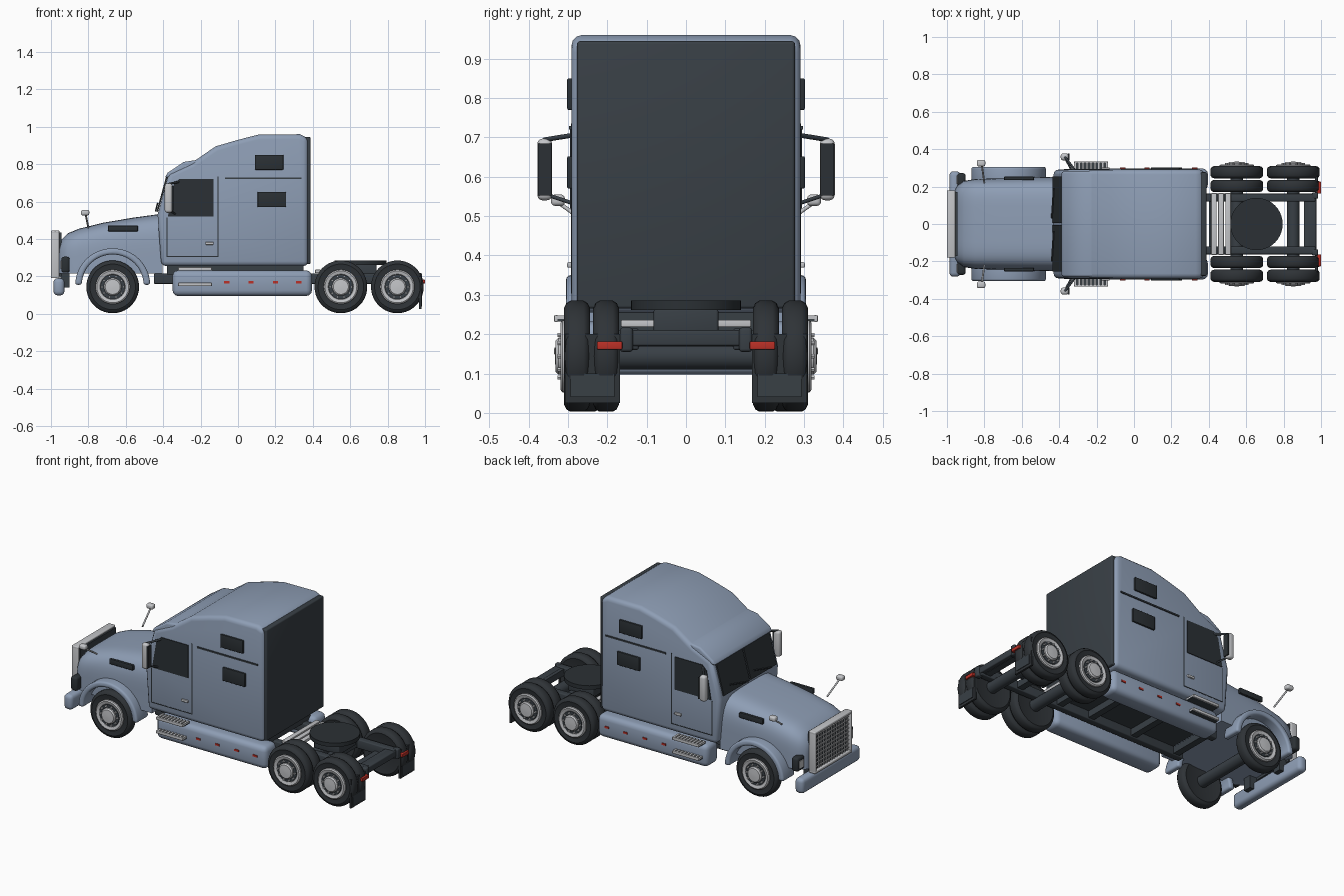
import bpy, bmesh, math
from mathutils import Vector

old = bpy.data.objects.get("Cube")
if old:
    bpy.data.objects.remove(old, do_unlink=True)
made = []


def material(name, rgb):
    m = bpy.data.materials.new(name)
    m.use_nodes = True
    m.diffuse_color = (*rgb, 1)
    m.node_tree.nodes["Principled BSDF"].inputs["Base Color"].default_value = (*rgb, 1)
    return m


PAINT = material("blue grey paint", (0.27, 0.34, 0.46))
DARK = material("dark plastic", (0.04, 0.05, 0.06))
RUBBER = material("tyre rubber", (0.028, 0.033, 0.038))
GLASS = material("dark glass", (0.024, 0.03, 0.035))
CHROME = material("light metal", (0.55, 0.56, 0.58))
RED = material("red lamp", (0.5, 0.03, 0.02))


def finish(name, bm, mat, pair=False, bevel=0.0):
    bmesh.ops.recalc_face_normals(bm, faces=bm.faces[:])
    if bevel:
        edges = [e for e in bm.edges if e.calc_face_angle(0) > 0.9]
        bmesh.ops.bevel(bm, geom=edges, offset=bevel, segments=3, profile=0.5,
                        affect='EDGES', clamp_overlap=True)
    me = bpy.data.meshes.new(name)
    bm.to_mesh(me)
    bm.free()
    me.materials.append(mat)
    ob = bpy.data.objects.new(name, me)
    bpy.context.collection.objects.link(ob)
    if pair:
        mod = ob.modifiers.new("Mirror", 'MIRROR')
        mod.use_axis = (False, True, False)
        mod.use_mirror_merge = False
    made.append(ob)
    return ob


def prism(name, points, y0, y1, mat, pair=False, bevel=0.0):
    """Side profile of (x, z) points pulled across the width."""
    bm = bmesh.new()
    face = bm.faces.new([bm.verts.new((x, y0, z)) for x, z in points])
    out = bmesh.ops.extrude_face_region(bm, geom=[face])
    for v in out["geom"]:
        if isinstance(v, bmesh.types.BMVert):
            v.co.y = y1
    return finish(name, bm, mat, pair, bevel)


def box(name, x, y, z, mat, pair=False, bevel=0.0):
    pts = [(x[0], z[0]), (x[1], z[0]), (x[1], z[1]), (x[0], z[1])]
    return prism(name, pts, y[0], y[1], mat, pair, bevel)


def loft(name, rings, mat, pair=False):
    bm = bmesh.new()
    loops = [[bm.verts.new(p) for p in ring] for ring in rings]
    n = len(loops[0])
    for a, b in zip(loops, loops[1:]):
        for i in range(n):
            bm.faces.new((a[i], a[(i + 1) % n], b[(i + 1) % n], b[i]))
    bm.faces.new(loops[0])
    bm.faces.new(loops[-1])
    return finish(name, bm, mat, pair)


def lathe(name, profile, cx, cz, mat, pair=True, n=40):
    """Profile of (radius, y) turned about a crosswise axle."""
    rings = [[(cx + r * math.cos(math.tau * i / n), y, cz + r * math.sin(math.tau * i / n))
              for i in range(n)] for r, y in profile]
    return loft(name, rings, mat, pair)


def rod(name, p, q, r, mat, pair=False, n=12):
    p, q = Vector(p), Vector(q)
    rot = (q - p).to_track_quat('Z', 'Y')
    ring = [rot @ Vector((r * math.cos(math.tau * i / n), r * math.sin(math.tau * i / n), 0))
            for i in range(n)]
    return loft(name, [[p + v for v in ring], [q + v for v in ring]], mat, pair)


# Cab and sleeper shell
prism("cab_shell", [(-0.41, 0.255), (-0.43, 0.53), (-0.37, 0.75), (-0.25, 0.805), (-0.12, 0.895),
                    (0, 0.93), (0.11, 0.958), (0.33, 0.96), (0.376, 0.94), (0.376, 0.255)],
      -0.291, 0.291, PAINT, bevel=0.026)
box("back_panel", (0.35, 0.388), (-0.277, 0.277), (0.265, 0.945), DARK, bevel=0.008)
prism("sun_visor", [(-0.392, 0.728), (-0.375, 0.755), (-0.29, 0.812), (-0.2, 0.825),
                    (-0.2, 0.79), (-0.35, 0.73)], -0.282, 0.282, PAINT, bevel=0.012)

# Windscreen halves and wipers
prism("windscreen", [(-0.428, 0.545), (-0.436, 0.547), (-0.382, 0.742), (-0.373, 0.74)],
      0.006, 0.255, GLASS, pair=True)
for y in (-0.2, 0.03):
    rod("wiper", (-0.44, y, 0.55), (-0.43, y + 0.16, 0.59), 0.004, DARK)

# Doors: glass, seams and handle
side = (0.288, 0.295)
prism("door_glass", [(-0.375, 0.52), (-0.13, 0.52), (-0.13, 0.72), (-0.315, 0.72), (-0.345, 0.69)],
      *side, GLASS, pair=True)
for x, z in (((-0.11, -0.104), (0.305, 0.735)), ((-0.383, -0.378), (0.305, 0.515)),
             ((-0.383, -0.104), (0.303, 0.308))):
    box("door_seam", x, (0.287, 0.2925), z, GLASS, pair=True)
box("door_handle", (-0.175, -0.13), (0.288, 0.302), (0.369, 0.383), CHROME, True, 0.004)

# Sleeper windows and trim
for x, z in (((0.09, 0.243), (0.77, 0.85)), ((0.105, 0.257), (0.57, 0.652))):
    box("sleeper_window", x, (0.285, 0.302), z, GLASS, True, 0.004)
box("sleeper_trim", (-0.07, 0.34), (0.287, 0.297), (0.72, 0.729), DARK, pair=True)

# Hood built from rounded cross-sections
rings = []
for x, w, top in ((-0.957, 0.185, 0.36), (-0.945, 0.205, 0.395), (-0.91, 0.23, 0.43),
                  (-0.85, 0.24, 0.455), (-0.72, 0.245, 0.487), (-0.56, 0.25, 0.514),
                  (-0.405, 0.252, 0.535)):
    ring = []
    for i in range(33):
        c, s = math.cos(math.pi * i / 32), math.sin(math.pi * i / 32)
        ring.append((x, math.copysign(w * abs(c) ** 0.4, c), 0.215 + (top - 0.215) * max(s, 0) ** 0.4))
    rings.append(ring)
loft("hood", rings, PAINT)
box("hood_vent", (-0.695, -0.535), (0.235, 0.253), (0.44, 0.472), GLASS, True, 0.004)
box("headlight", (-0.945, -0.9), (0.2, 0.272), (0.22, 0.305), GLASS, True, 0.014)
box("headlight_lens", (-0.948, -0.94), (0.215, 0.26), (0.24, 0.285), CHROME, True)
box("bumper", (-0.987, -0.928), (-0.282, 0.282), (0.098, 0.19), PAINT, bevel=0.022)
box("bumper_bracket", (-0.95, -0.9), (0.1, 0.15), (0.14, 0.24), DARK, pair=True)

# Front wheel arches
arc = [math.pi * i / 24 for i in range(25)]
arch = [(-0.67 + 0.2 * math.cos(a), 0.155 + 0.195 * math.sin(a)) for a in arc]
arch += [(-0.67 + 0.165 * math.cos(a), 0.155 + 0.162 * math.sin(a)) for a in reversed(arc)]
prism("wheel_arch", arch, 0.19, 0.305, PAINT, pair=True, bevel=0.012)

# Grille with frame and mesh
box("grille_back", (-0.982, -0.945), (-0.17, 0.17), (0.2, 0.435), DARK)
for z in ((0.19, 0.207), (0.428, 0.445)):
    box("grille_frame_bar", (-1, -0.955), (-0.18, 0.18), z, CHROME, bevel=0.005)
box("grille_frame_post", (-1, -0.955), (0.163, 0.18), (0.19, 0.445), CHROME, True, 0.005)
for i in range(13):
    y = -0.15 + 0.025 * i
    box("grille_upright", (-0.988, -0.98), (y - 0.003, y + 0.003), (0.2, 0.435), CHROME)
for i in range(9):
    z = 0.222 + 0.024 * i
    box("grille_slat", (-0.988, -0.98), (-0.17, 0.17), (z - 0.003, z + 0.003), CHROME)

# Door mirrors and hood mirrors
box("mirror_shell", (-0.392, -0.35), (0.34, 0.378), (0.54, 0.697), CHROME, True, 0.014)
box("mirror_glass", (-0.354, -0.345), (0.342, 0.376), (0.552, 0.684), GLASS, True)
rod("mirror_arm_upper", (-0.31, 0.28, 0.707), (-0.37, 0.36, 0.694), 0.006, DARK, True)
rod("mirror_arm_lower", (-0.33, 0.28, 0.53), (-0.37, 0.355, 0.555), 0.005, DARK, True)
rod("hood_mirror_stem", (-0.8, 0.22, 0.46), (-0.815, 0.325, 0.535), 0.005, CHROME, True)
box("hood_mirror", (-0.84, -0.795), (0.308, 0.343), (0.526, 0.555), CHROME, True, 0.01)

# Side fairings with lamps and steps
box("side_fairing", (-0.35, 0.395), (0.18, 0.297), (0.095, 0.232), PAINT, True, 0.03)
for x in (-0.06, 0.07, 0.2, 0.325):
    box("marker_lamp", (x - 0.014, x + 0.014), (0.294, 0.302), (0.163, 0.174), RED, pair=True)
for z in (0.157, 0.24):
    x0 = -0.32
    box("step_edge", (x0, -0.14), (0.325, 0.335), (z - 0.009, z + 0.009), CHROME, True, 0.003)
    box("step_tray", (x0, -0.14), (0.27, 0.327), (z - 0.008, z - 0.002), DARK, pair=True)
    for i in range(9):
        x = x0 + 0.021 * i
        box("step_tread", (x, x + 0.012), (0.27, 0.33), (z - 0.004, z + 0.007), CHROME, pair=True)

# Chassis
box("chassis_rail", (-0.45, 0.97), (0.12, 0.162), (0.16, 0.215), DARK, True, 0.006)
for x in (-0.4, -0.1, 0.2, 0.42, 0.7, 0.93):
    box("cross_member", (x - 0.02, x + 0.02), (-0.13, 0.13), (0.168, 0.208), DARK)
box("cab_floor", (-0.38, 0.35), (-0.2, 0.2), (0.21, 0.26), DARK)
for i in range(3):
    x = 0.412 + 0.038 * i
    box("deck_slat", (x, x + 0.03), (-0.165, 0.165), (0.218, 0.236), CHROME, bevel=0.003)
lathe_n = 40
rod("coupling_plate", (0.655, 0, 0.262), (0.655, 0, 0.286), 0.14, GLASS, n=lathe_n)
box("coupling_base", (0.57, 0.74), (-0.082, 0.082), (0.2, 0.265), DARK, bevel=0.006)

# Wheels: a, b are the inner and outer faces of a tyre
def tyre(name, x, a, b):
    lathe(name, [(0.01, a + 0.01), (0.08, a + 0.008), (0.122, a), (0.135, a + 0.006),
                 (0.141, a + 0.016), (0.141, b - 0.016), (0.135, b - 0.006), (0.122, b),
                 (0.092, b - 0.006), (0.01, b - 0.006)], x, 0.144, RUBBER)


def rim(x, b):
    lathe("wheel_rim", [(0.09, b - 0.02), (0.092, b + 0.004), (0.085, b + 0.009),
                        (0.068, b + 0.004), (0.064, b - 0.004)], x, 0.144, CHROME)
    lathe("rim_recess", [(0.068, b - 0.02), (0.066, b + 0.005), (0.03, b + 0.006)], x, 0.144, DARK)
    lathe("wheel_hub", [(0.047, b - 0.01), (0.047, b + 0.014), (0.04, b + 0.021),
                        (0.01, b + 0.023)], x, 0.144, CHROME)
    for i in range(10):
        a = math.tau * i / 10
        px, pz = x + 0.057 * math.cos(a), 0.144 + 0.057 * math.sin(a)
        rod("wheel_nut", (px, b, pz), (px, b + 0.016, pz), 0.006, CHROME, True, 6)


for x, b, duals in ((-0.67, 0.282, 1), (0.55, 0.31, 2), (0.852, 0.31, 2)):
    for k in range(duals):
        tyre("tyre", x, b - 0.066 - 0.074 * k, b - 0.074 * k)
    rim(x, b)
    rod("axle", (x, -b + 0.05, 0.144), (x, b - 0.05, 0.144), 0.034, DARK, n=20)

# Mud flaps and tail lamps
box("mud_flap", (0.968, 0.98), (0.168, 0.307), (0.025, 0.2), RUBBER, pair=True)
box("flap_panel", (0.978, 0.984), (0.182, 0.293), (0.04, 0.1), DARK, pair=True)
box("lamp_bracket", (0.95, 0.985), (0.135, 0.168), (0.155, 0.217), DARK, True, 0.008)
box("rear_beam", (0.93, 0.975), (-0.15, 0.15), (0.17, 0.21), DARK, bevel=0.006)
box("tail_lamp", (0.975, 1), (0.162, 0.226), (0.161, 0.182), RED, True, 0.003)

# Smooth shading that keeps edges crisp
for ob in bpy.context.selected_objects:
    ob.select_set(False)
for ob in made:
    ob.select_set(True)
bpy.context.view_layer.objects.active = made[0]
bpy.ops.object.shade_smooth_by_angle(angle=math.radians(35))
